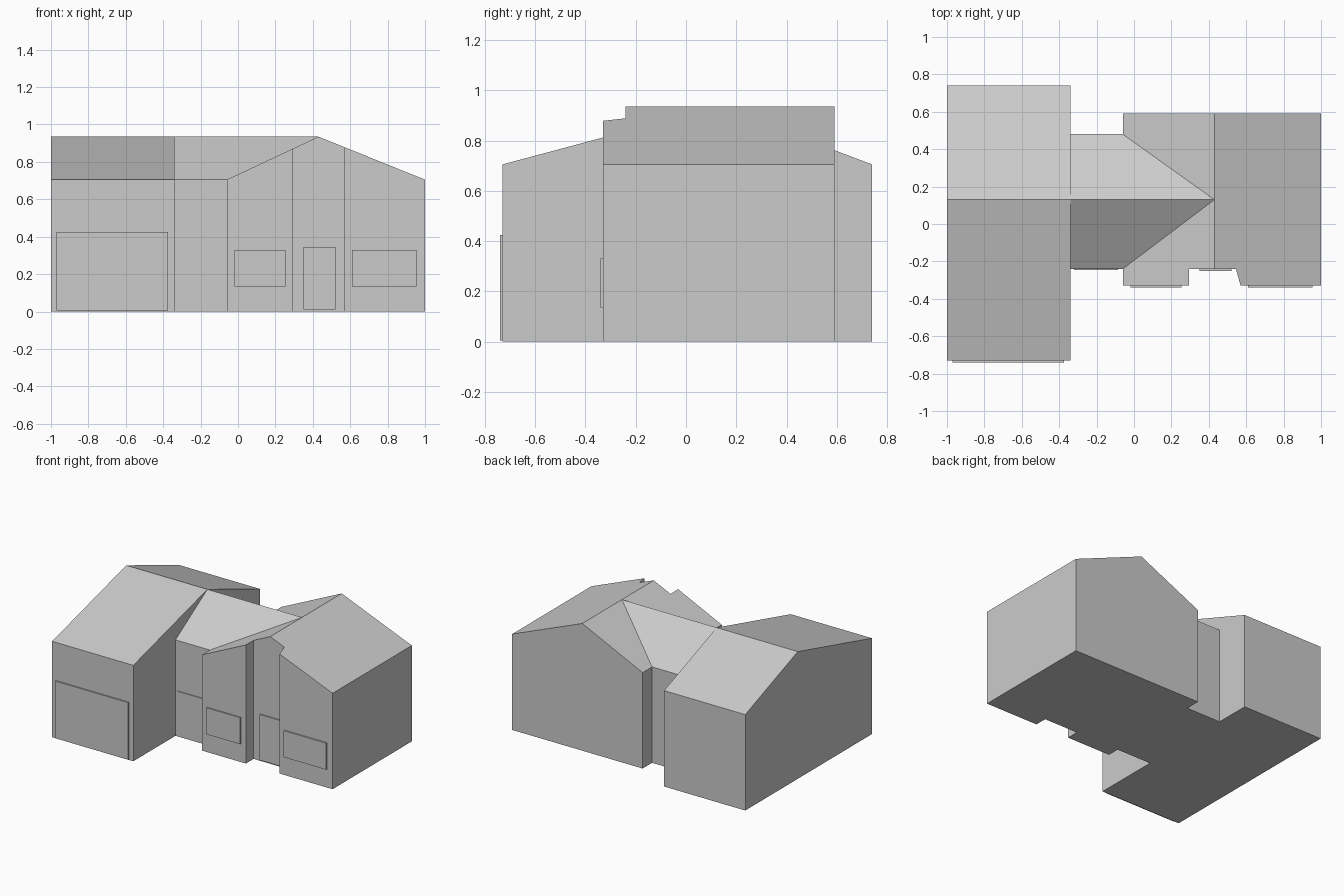
import bpy, bmesh

if "Cube" in bpy.data.objects:
    bpy.data.objects.remove(bpy.data.objects["Cube"])

RIDGE, EAVE, CEILING = 0.935, 0.705, 0.515


def finish(name, bm, fix=True):
    if fix:
        bmesh.ops.recalc_face_normals(bm, faces=bm.faces)
    mesh = bpy.data.meshes.new(name)
    bm.to_mesh(mesh)
    bm.free()
    obj = bpy.data.objects.new(name, mesh)
    bpy.context.collection.objects.link(obj)
    return obj


def gable_height(v, lo, ridge, hi):
    span = ridge - lo if v < ridge else hi - ridge
    return RIDGE - abs(v - ridge) / span * (RIDGE - EAVE)


def gabled_block(name, outline, axis, lo, ridge, hi):
    """Walls over a footprint, closed by two roof slopes meeting at the ridge."""
    bm = bmesh.new()
    low = [bm.verts.new((x, y, 0)) for x, y in outline]
    top = [bm.verts.new((*p, gable_height(p[axis], lo, ridge, hi))) for p in outline]
    n = len(outline)
    for i in range(n):
        j = (i + 1) % n
        bm.faces.new((low[i], low[j], top[j], top[i]))
    bm.faces.new(low[::-1])
    bm.faces.new([v for v, p in zip(top, outline) if p[axis] <= ridge])
    bm.faces.new([v for v, p in zip(top, outline) if p[axis] >= ridge])
    return finish(name, bm)


def panel(name, x0, x1, y, z0, z1, depth=0.01):
    bm = bmesh.new()
    bmesh.ops.create_cube(bm, size=1)
    for v in bm.verts:
        v.co = (x0 if v.co.x < 0 else x1,
                y - depth if v.co.y < 0 else y + 0.003,
                z0 if v.co.z < 0 else z1)
    finish(name, bm)


# garage wing, ridge running across
gabled_block("garage_wing",
             [(-1, -0.73), (-0.34, -0.73), (-0.34, 0.13), (-0.34, 0.74),
              (-1, 0.74), (-1, 0.13)], 1, -0.73, 0.13, 0.74)

# main wing with entrance recess, ridge running front to back
gabled_block("main_wing",
             [(-0.06, -0.33), (0.295, -0.33), (0.295, -0.24), (0.43, -0.24),
              (0.57, -0.24), (0.57, -0.33), (1, -0.33), (1, 0.59),
              (0.43, 0.59), (-0.06, 0.59)], 0, -0.06, 0.43, 1)

# linking wing: its ridge runs on to the main ridge, making two valleys
link = gabled_block("link_wing",
                    [(-0.34, -0.24), (-0.06, -0.24), (-0.06, 0.13), (-0.06, 0.48),
                     (-0.34, 0.48), (-0.34, 0.13)], 1, -0.24, 0.13, 0.48)
bm = bmesh.new()
bm.from_mesh(link.data)
bm.normal_update()
ends = [f for f in bm.faces if abs(f.normal.x) > 0.9]
bmesh.ops.delete(bm, geom=ends, context='FACES_ONLY')
for v in bm.verts:
    if v.co.z > 0.9 and v.co.x > -0.1:
        v.co.x = 0.43
bm.to_mesh(link.data)
bm.free()

# little roof overhang beside the entrance
bm = bmesh.new()
bm.faces.new([bm.verts.new((x, y, gable_height(x, -0.06, 0.43, 1)))
              for x, y in [(0.545, -0.24), (0.57, -0.33), (0.57, -0.24)]])
finish("entrance_roof_overhang", bm, fix=False)

# inner ceiling level
bm = bmesh.new()
for x0, x1, y0, y1 in [(-1, -0.34, -0.73, 0.74), (-0.34, -0.06, -0.24, 0.48),
                       (-0.06, 1, -0.24, 0.59), (-0.06, 0.295, -0.33, -0.24),
                       (0.57, 1, -0.33, -0.24)]:
    bm.faces.new([bm.verts.new((x, y, CEILING))
                  for x, y in [(x0, y0), (x1, y0), (x1, y1), (x0, y1)]])
finish("ceiling", bm, fix=False)

# doors and windows
panel("garage_door", -0.97, -0.375, -0.73, 0.005, 0.425)
panel("link_door", -0.32, -0.085, -0.24, 0.005, 0.335, 0.006)
panel("front_door", 0.35, 0.52, -0.24, 0.01, 0.345)
panel("left_window", -0.02, 0.255, -0.33, 0.135, 0.33)
panel("right_window", 0.61, 0.955, -0.33, 0.135, 0.33)
